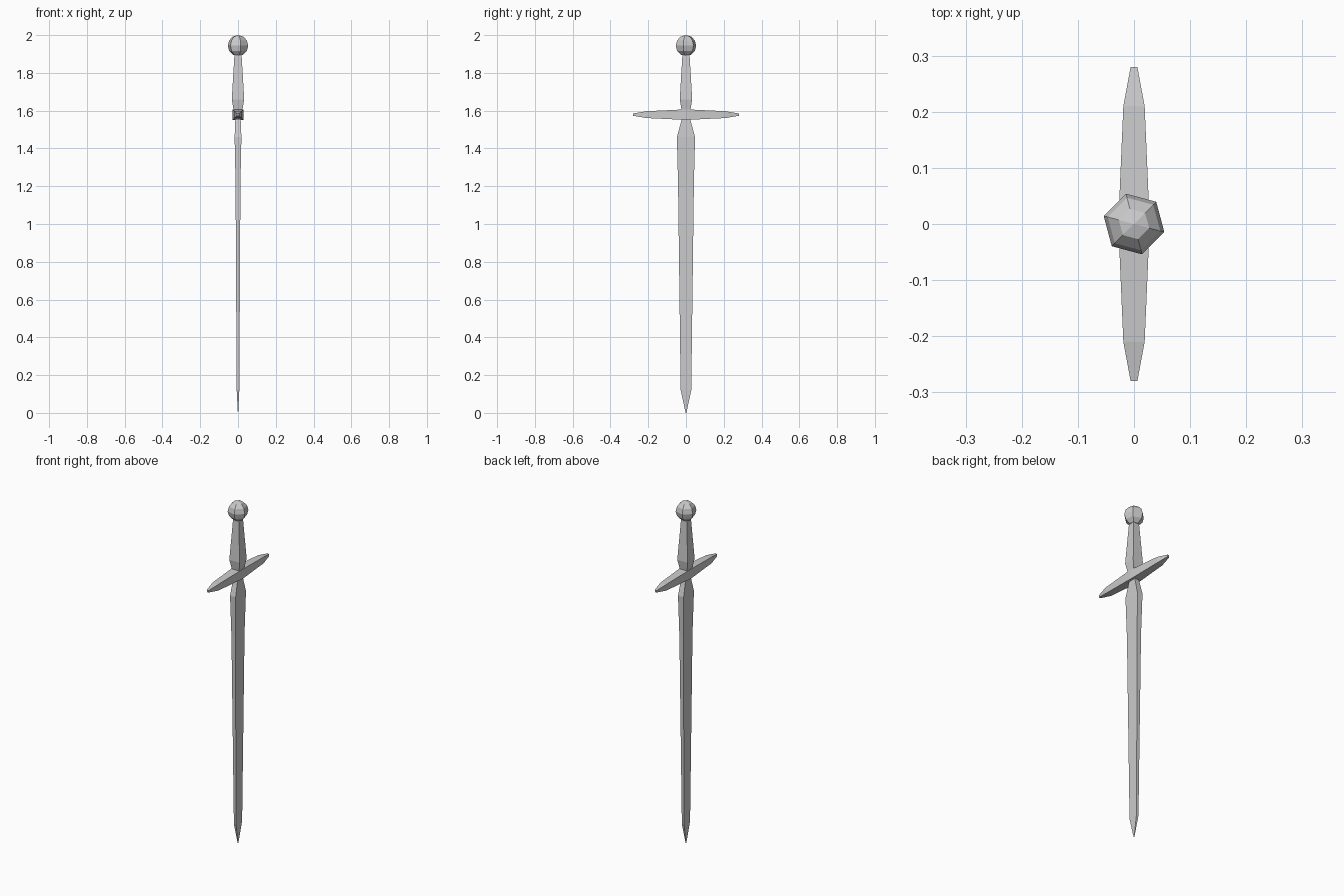
import bpy, bmesh, math
from mathutils import Matrix, Vector

if "Cube" in bpy.data.objects:
    bpy.data.objects.remove(bpy.data.objects["Cube"])


def loft(name, sections, place):
    """Skin rectangular sections (position, half_a, half_b) along one axis."""
    bm = bmesh.new()
    rings = []
    for t, a, b in sections:
        corners = [(-a, -b), (a, -b), (a, b), (-a, b)]
        rings.append([bm.verts.new(place(u, v, t)) for u, v in corners])
    for r0, r1 in zip(rings, rings[1:]):
        for i in range(4):
            j = (i + 1) % 4
            bm.faces.new((r0[i], r0[j], r1[j], r1[i]))
    bm.faces.new(rings[0][::-1])
    bm.faces.new(rings[-1])
    bmesh.ops.recalc_face_normals(bm, faces=bm.faces)
    return finish(name, bm)


def finish(name, bm):
    mesh = bpy.data.meshes.new(name)
    bm.to_mesh(mesh)
    bm.free()
    obj = bpy.data.objects.new(name, mesh)
    bpy.context.collection.objects.link(obj)
    return obj


def upright(x, y, t):
    return Vector((x, y, t))


def crosswise(x, z, t):
    return Vector((x, t, 1.579 + z))


# Blade: flat-sided, tapering to a point at the bottom
loft("blade", [(0.0, 0.001, 0.002), (0.12, 0.007, 0.028), (1.22, 0.013, 0.042),
               (1.46, 0.018, 0.048), (1.56, 0.014, 0.021)], upright)

# Crossguard: square bar thinning toward both ends
half = [(0.0, 0.028, 0.028), (0.21, 0.019, 0.018), (0.28, 0.006, 0.006)]
guard = [(-t, a, b) for t, a, b in half[:0:-1]] + half
loft("crossguard", guard, crosswise)

# Grip: square, swelling just above the guard
loft("grip", [(1.59, 0.021, 0.021), (1.66, 0.033, 0.033),
              (1.91, 0.018, 0.018)], upright)

# Pommel: six-sided faceted ball
bm = bmesh.new()
bmesh.ops.create_uvsphere(bm, u_segments=6, v_segments=6, radius=0.056,
                          matrix=Matrix.Translation((0, 0, 1.944))
                          @ Matrix.Rotation(math.radians(15), 4, 'Z'))
finish("pommel", bm)
